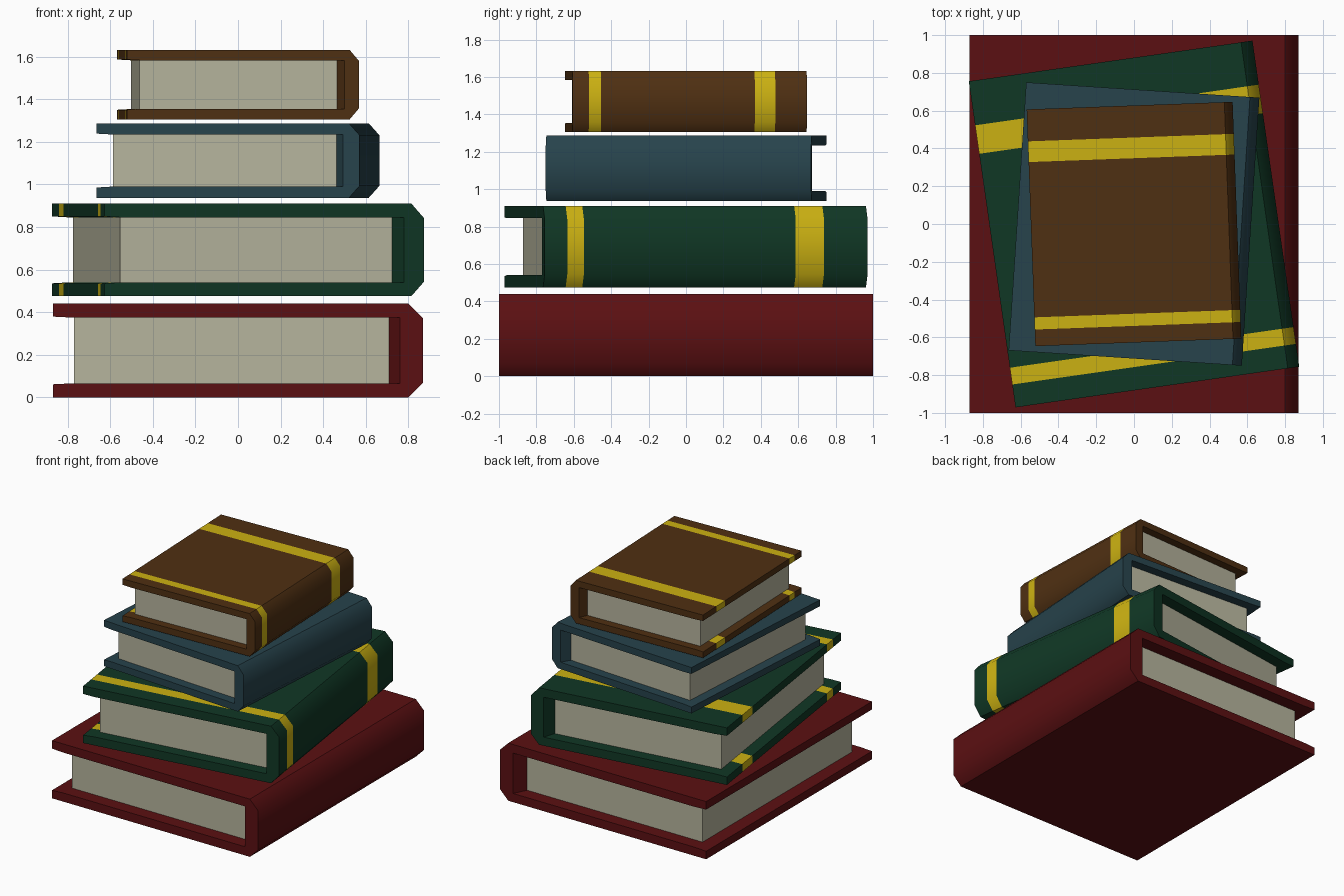
import bpy, bmesh, math
from mathutils import Matrix

if "Cube" in bpy.data.objects:
    bpy.data.objects.remove(bpy.data.objects["Cube"])


def material(name, rgb):
    m = bpy.data.materials.new(name)
    m.diffuse_color = (*rgb, 1)
    m.use_nodes = True
    m.node_tree.nodes["Principled BSDF"].inputs["Base Color"].default_value = m.diffuse_color
    return m


RED = material("dark red cover", (0.105, 0.005, 0.006))
GREEN = material("dark green cover", (0.005, 0.038, 0.018))
BLUE = material("slate blue cover", (0.020, 0.056, 0.072))
BROWN = material("brown cover", (0.078, 0.029, 0.006))
GOLD = material("gold band", (0.60, 0.44, 0.006))
PAPER = material("cream paper", (0.47, 0.46, 0.34))

# Unit book: fore edge at -x, chamfered spine at +x
HX, HY, H = 0.87, 1.0, 0.44
PAGE_X0, PAGE_X1, PAGE_Y = -0.77, 0.71, 0.90
LIP, CH = 0.066, 0.07


def profile(inner_x):
    """C-shaped cover section in x, z."""
    half = [(HX, CH), (HX - CH, 0), (-HX, 0), (-HX, LIP - 0.005),
            (PAGE_X0, LIP), (inner_x, LIP)]
    return half + [(x, H - z) for x, z in reversed(half)]


def finish(bm, name, mats, matrix):
    me = bpy.data.meshes.new(name)
    bm.transform(matrix)
    bmesh.ops.recalc_face_normals(bm, faces=bm.faces)
    bm.to_mesh(me)
    bm.free()
    for m in mats:
        me.materials.append(m)
    ob = bpy.data.objects.new(name, me)
    bpy.context.collection.objects.link(ob)


def book(name, cover, scale, z0, z1, angle, bands=()):
    mat = (Matrix.Translation((0, 0, z0)) @ Matrix.Rotation(math.radians(angle), 4, 'Z')
           @ Matrix.Diagonal((scale, scale, (z1 - z0) / H, 1)))
    # Cover: section lofted along y, spine thickening behind its end rims
    bm = bmesh.new()
    rings = []
    for y, ix in ((-HY, 0.76), (-PAGE_Y, PAGE_X1), (PAGE_Y, PAGE_X1), (HY, 0.76)):
        rings.append([bm.verts.new((x, y, z)) for x, z in profile(ix)])
    for a, b in zip(rings, rings[1:]):
        n = len(a)
        for i in range(n):
            j = (i + 1) % n
            bm.faces.new((a[i], a[j], b[j], b[i]))
    bm.faces.new(rings[0])
    bm.faces.new(rings[-1])
    # Gold bands: cut the cover across y and colour the slices
    for y in (v for band in bands for v in band):
        bmesh.ops.bisect_plane(bm, geom=bm.verts[:] + bm.edges[:] + bm.faces[:],
                               plane_co=(0, y, 0), plane_no=(0, 1, 0))
    bm.normal_update()
    for f in bm.faces:
        c = f.calc_center_median()
        if abs(f.normal.y) < 0.9 and any(a < c.y < b for a, b in bands):
            f.material_index = 1
        # rounded shading on spine and its chamfers
        f.smooth = abs(f.normal.y) < 0.1 and abs(f.normal.x) > 0.5 and c.x > 0.8
    finish(bm, name + "_cover", [cover, GOLD] if bands else [cover], mat)
    # Page block
    bm = bmesh.new()
    bmesh.ops.create_cube(bm, size=1, matrix=Matrix.Translation(
        ((PAGE_X0 + PAGE_X1) / 2, 0, H / 2)) @ Matrix.Diagonal(
        (PAGE_X1 - PAGE_X0, 2 * PAGE_Y, H - 2 * LIP, 1)))
    finish(bm, name + "_pages", [PAPER], mat)


BANDS = ((-0.86, -0.757), (0.555, 0.73))
book("red_book", RED, 1.0, 0.0, 0.44, 0)
book("green_book", GREEN, 0.872, 0.475, 0.91, 8.15, BANDS)
book("blue_book", BLUE, 0.711, 0.937, 1.287, -3.75)
book("brown_book", BROWN, 0.627, 1.305, 1.632, 2.1, BANDS)
